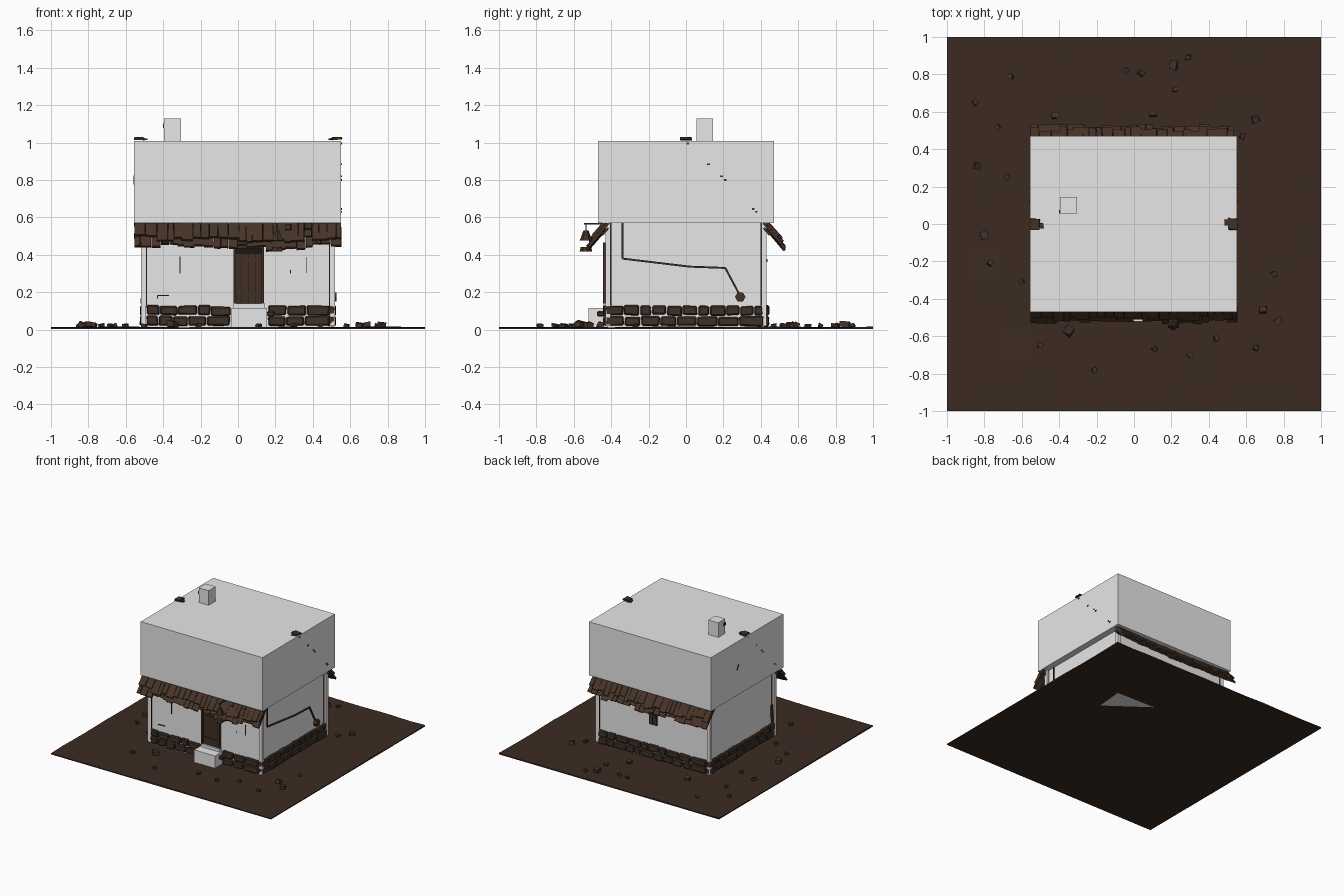
import bpy, bmesh, math, random
from mathutils import Matrix, Vector

random.seed(4)
if "Cube" in bpy.data.objects:
    bpy.data.objects.remove(bpy.data.objects["Cube"])


def material(name, r, g, b):
    m = bpy.data.materials.new(name)
    m.use_nodes = True
    m.diffuse_color = (r, g, b, 1)
    node = next(n for n in m.node_tree.nodes if n.type == 'BSDF_PRINCIPLED')
    node.inputs["Base Color"].default_value = (r, g, b, 1)
    return m


PLASTER = material("pale plaster", .8, .8, .8)
SOIL = material("brown soil", .045, .024, .016)
STONE = material("brown stone", .05, .03, .02)
WOOD = material("dark wood", .055, .03, .018)
SHINGLE = material("roof wood", .06, .033, .02)
SEAM = material("dark seam", .012, .008, .006)
MOSS = material("dark moss", .03, .035, .014)


def finish(bm, name, mat):
    mesh = bpy.data.meshes.new(name)
    bmesh.ops.recalc_face_normals(bm, faces=bm.faces)
    bm.to_mesh(mesh)
    bm.free()
    mesh.materials.append(mat)
    ob = bpy.data.objects.new(name, mesh)
    bpy.context.collection.objects.link(ob)
    return ob


def add_box(bm, centre, size, rot=None, jitter=0):
    mat = Matrix.Translation(centre) @ (rot or Matrix()) @ Matrix.Diagonal((*size, 1))
    verts = bmesh.ops.create_cube(bm, size=1, matrix=mat)["verts"]
    for v in verts:
        v.co += Vector([random.uniform(-jitter, jitter) for _ in range(3)])


def box(name, lo, hi, mat):
    bm = bmesh.new()
    lo, hi = Vector(lo), Vector(hi)
    add_box(bm, (lo + hi) / 2, hi - lo)
    return finish(bm, name, mat)


def add_bar(bm, a, b, thick, depth=None):
    a, b = Vector(a), Vector(b)
    rot = (b - a).to_track_quat('Z', 'X').to_matrix().to_4x4()
    add_box(bm, (a + b) / 2, (depth or thick, thick, (b - a).length), rot)


# Uneven ground
bm = bmesh.new()
bmesh.ops.create_grid(bm, x_segments=14, y_segments=14, size=1)
for v in bm.verts:
    v.co.z = .013 + random.uniform(-.003, .003)
bottom = bmesh.ops.extrude_face_region(bm, geom=bm.faces[:])["geom"]
for v in bottom:
    if isinstance(v, bmesh.types.BMVert):
        v.co.z = .003
finish(bm, "ground", SOIL)

# Foundation corner showing under the ground
bm = bmesh.new()
bm.faces.new([bm.verts.new(p) for p in ((.52, .43, 0), (.5, .2, 0), (.17, .44, 0))])
bmesh.ops.solidify(bm, geom=bm.faces[:], thickness=.002)
finish(bm, "foundation_corner", PLASTER)

# Main plaster volumes
box("house_walls", (-.5, -.42, .005), (.5, .42, .575), PLASTER)
box("upper_storey", (-.555, -.47, .57), (.552, .47, 1.01), PLASTER)
box("chimney", (-.395, .055, 1), (-.305, .145, 1.13), PLASTER)
box("door_step", (-.035, -.52, .01), (.155, -.42, .115), PLASTER)
box("threshold", (-.025, -.445, .11), (.145, -.42, .14), PLASTER)

# Corner posts with dark seams
for sx in (-1, 1):
    for sy in (-1, 1):
        tag = ("left" if sx > 0 else "right") + ("_back" if sy > 0 else "_front")
        cx, cy = sx * .505, sy * .417
        box("post_" + tag, (cx - .014, cy - .014, .02), (cx + .014, cy + .014, .57), PLASTER)
        bm = bmesh.new()
        add_box(bm, (sx * .489, sy * .422, .35), (.004, .006, .44))
        add_box(bm, (sx * .502, sy * .401, .35), (.006, .004, .44))
        finish(bm, "post_seams_" + tag, SEAM)


# Stone plinth, two courses on each side
def stone_course(bm, start, end, place, z):
    t = start
    while t < end - .01:
        w = random.uniform(.06, .12)
        if end - t - w < .05:
            w = end - t
        rot, out = place
        centre = rot @ Vector((t + w / 2, -out, z + random.uniform(-.003, .003)))
        add_box(bm, centre, (w - .005, .045, .05), rot, .004)
        t += w


def turn(deg):
    return Matrix.Rotation(math.radians(deg), 4, 'Z')


bm = bmesh.new()
for z in (.046, .102):
    stone_course(bm, -.49, -.04, (turn(0), .42), z)
    stone_course(bm, .16, .49, (turn(0), .42), z)
    stone_course(bm, -.49, .49, (turn(180), .42), z)
    for side in (90, -90):
        stone_course(bm, -.435, .415, (turn(side), .5), z)
add_box(bm, (.175, -.455, .085), (.04, .04, .03))
stones = finish(bm, "stone_plinth", STONE)
bev = stones.modifiers.new("worn_edges", 'BEVEL')
bev.width = .007
bev.segments = 1

# Plank door with seams, battens and frame
bm = bmesh.new()
for i in range(4):
    add_box(bm, (.003 + i * .036, -.424, .27), (.034, .018, .27))
for x in (-.018, .133):
    add_box(bm, (x, -.428, .3), (.014, .03, .32))
add_box(bm, (.057, -.428, .45), (.165, .03, .03))
for z in (.19, .37):
    add_box(bm, (.057, -.435, z), (.13, .012, .02))
finish(bm, "plank_door", WOOD)
box("door_gaps", (-.02, -.428, .14), (.135, -.415, .44), SEAM)

# Back shutter and leaning board
bm = bmesh.new()
for x in (-.018, .018):
    add_box(bm, (x, .424, .345), (.033, .015, .1))
add_box(bm, (0, .433, .37), (.06, .008, .014))
finish(bm, "back_shutter", WOOD)
bm = bmesh.new()
add_bar(bm, (-.515, -.39, .14), (-.502, -.39, .28), .02, .015)
finish(bm, "leaning_board", WOOD)

# Wall cracks
bm = bmesh.new()
for x, z, h in ((-.31, .345, .09), (.365, .345, .085), (.28, .31, .02), (-.43, .175, .015)):
    add_box(bm, (x, -.421, z), (.005, .006, h))
add_box(bm, (-.4, -.421, .182), (.06, .006, .006))
finish(bm, "wall_cracks", SEAM)

# Side pipe and its hexagonal end
path = [(-.34, .57), (-.34, .38), (.02, .337), (.21, .33), (.29, .18)]
bm = bmesh.new()
for (ya, za), (yb, zb) in zip(path, path[1:]):
    add_bar(bm, (.504, ya, za), (.504, yb, zb), .01)
bmesh.ops.create_cone(bm, cap_ends=True, segments=6, radius1=.028, radius2=.028, depth=.03,
                      matrix=Matrix.Translation((.512, .29, .175)) @ Matrix.Rotation(math.pi / 2, 4, 'Y'))
finish(bm, "side_pipe", WOOD)

# Ragged shingle eaves, front and back, sagging in the middle
for sy, tag in ((-1, "front"), (1, "back")):
    bm, moss = bmesh.new(), bmesh.new()
    rot = Matrix.Rotation(sy * math.radians(41), 4, 'X')
    along = Vector((0, sy * .64, -.77))
    for layer, base in ((0, .155), (1, .115)):
        x = -.555
        while x < .53:
            w = min(random.uniform(.03, .065), .552 - x)
            length = base + random.uniform(-.02, .02)
            sag = .022 * math.cos(x * 2.8) * random.uniform(.7, 1)
            top = Vector((x + w / 2, sy * (.417 + layer * .012), .575 + layer * .008 - sag))
            add_box(bm, top + along * length / 2, (w - .002, .014, length), rot, .002)
            if layer and sy < 0 and random.random() < .3 and abs(x) < .4:
                add_box(moss, top + along * .03 + Vector((0, -.007, .005)), (w * .8, .006, .04), rot)
            x += w
    add_box(bm, (0, sy * .432, .525), (1.08, .012, .05), rot)
    finish(bm, tag + "_eave", SHINGLE)
    if sy < 0:
        finish(moss, "eave_moss", MOSS)
    else:
        moss.free()

# Ridge ends and shingle tips poking through the upper storey
bm = bmesh.new()
for sx in (-1, 1):
    add_box(bm, (sx * .53, 0, 1.022), (.05, .06, .012), None, .004)
    add_box(bm, (sx * .498, .01 * sx, 1.018), (.025, .03, .01), None, .003)
    for y, z in ((.01, .995), (.12, .885), (.19, .82), (.21, .8), (.36, .645), (.375, .63)):
        add_box(bm, (sx * .552, sx * y, z), (.008, .014, .009))
add_box(bm, (-.556, .12, .8), (.006, .008, .05), Matrix.Rotation(.5, 4, 'X'))
add_box(bm, (-.397, .065, 1.09), (.006, .02, .025))
finish(bm, "ridge_ends", WOOD)

# Hanging lantern
bm = bmesh.new()
spot = Vector((.21, -.535, 0))
add_bar(bm, (.21, -.42, .566), (.21, -.545, .566), .008)
add_bar(bm, spot + Vector((0, 0, .525)), spot + Vector((0, 0, .566)), .006)
for z, r1, r2, h in ((.507, .03, .014, .045), (.481, .034, .03, .008), (.43, .034, .028, .025)):
    bmesh.ops.create_cone(bm, cap_ends=True, segments=6, radius1=r1, radius2=r2, depth=h,
                          matrix=Matrix.Translation(spot + Vector((0, 0, z))))
finish(bm, "hanging_lantern", WOOD)

# Loose rocks around the house
rocks = [(-.85, .65, 1), (-.66, .79, 1), (-.73, .52, 1), (-.84, .31, 2), (-.68, .25, 1), (-.42, .58, 2),
         (-.04, .82, 1), (.04, .81, 1), (.21, .85, 3), (.22, .72, 1), (.1, .59, 2), (.29, .89, 1),
         (.65, .56, 2), (.58, .47, 1), (.75, -.27, 1), (.69, -.46, 2), (.77, -.52, 2), (.65, -.66, 1),
         (.44, -.61, 1), (.3, -.7, 1), (.11, -.67, 1), (-.21, -.78, 1), (-.35, -.57, 3), (-.5, -.65, 1),
         (-.6, -.31, 1), (-.77, -.21, 1), (-.8, -.06, 2)]
bm = bmesh.new()
for x, y, s in rocks:
    size = .016 + .011 * s
    spin = Matrix.Rotation(random.uniform(0, 3), 4, 'Z') @ Matrix.Rotation(random.uniform(-.4, .4), 4, 'X')
    add_box(bm, (x, y, .014 + size * .3), (size, size * .9, size * .7), spin, size * .15)
finish(bm, "loose_rocks", STONE)
